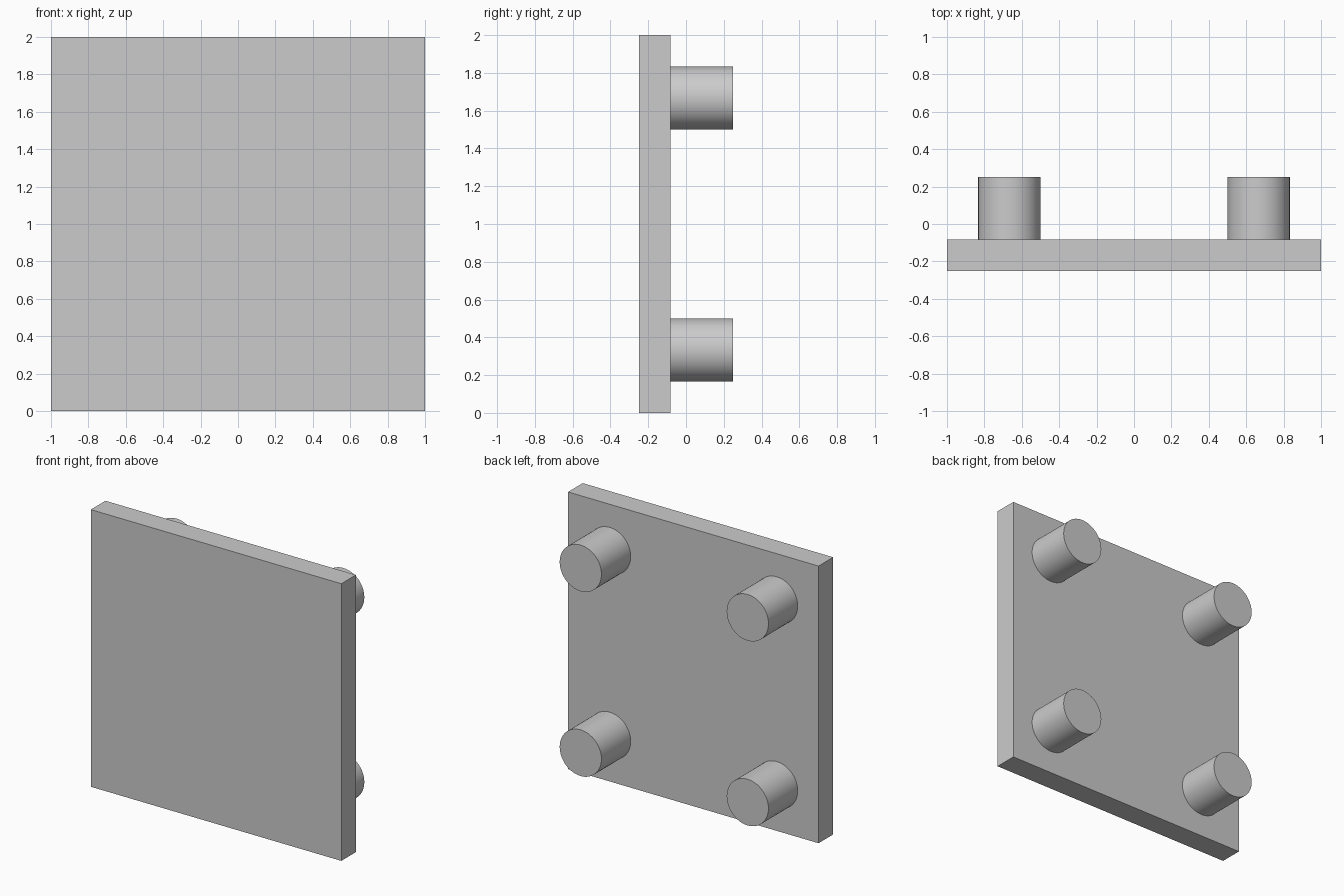
import bpy
from math import pi, radians

cube = bpy.data.objects.get("Cube")
if cube:
    bpy.data.objects.remove(cube, do_unlink=True)

# Plain grey material
GREY = (0.6, 0.6, 0.6, 1)
grey = bpy.data.materials.new("plain grey")
grey.use_nodes = True
grey.diffuse_color = GREY
grey.node_tree.nodes["Principled BSDF"].inputs["Base Color"].default_value = GREY

UNIT = 1 / 6          # plate thickness and peg radius
BACK = UNIT / 2 - UNIT  # y of the plate's back face


def finish(name):
    obj = bpy.context.object
    obj.name = name
    obj.data.materials.append(grey)
    bpy.ops.object.transform_apply(location=False, rotation=True, scale=True)
    return obj


# Square plate
bpy.ops.mesh.primitive_cube_add(size=1, location=(0, BACK - UNIT / 2, 1))
bpy.context.object.scale = (2, UNIT, 2)
finish("plate")

# Four round pegs on the back
for side, x in (("left", 4 * UNIT), ("right", -4 * UNIT)):
    for level, z in (("lower", 2 * UNIT), ("upper", 10 * UNIT)):
        bpy.ops.mesh.primitive_cylinder_add(
            vertices=64, radius=UNIT, depth=2 * UNIT,
            location=(x, BACK + UNIT, z), rotation=(pi / 2, 0, 0))
        finish(f"{level}_{side}_peg")
        bpy.ops.object.shade_smooth_by_angle(angle=radians(30))
